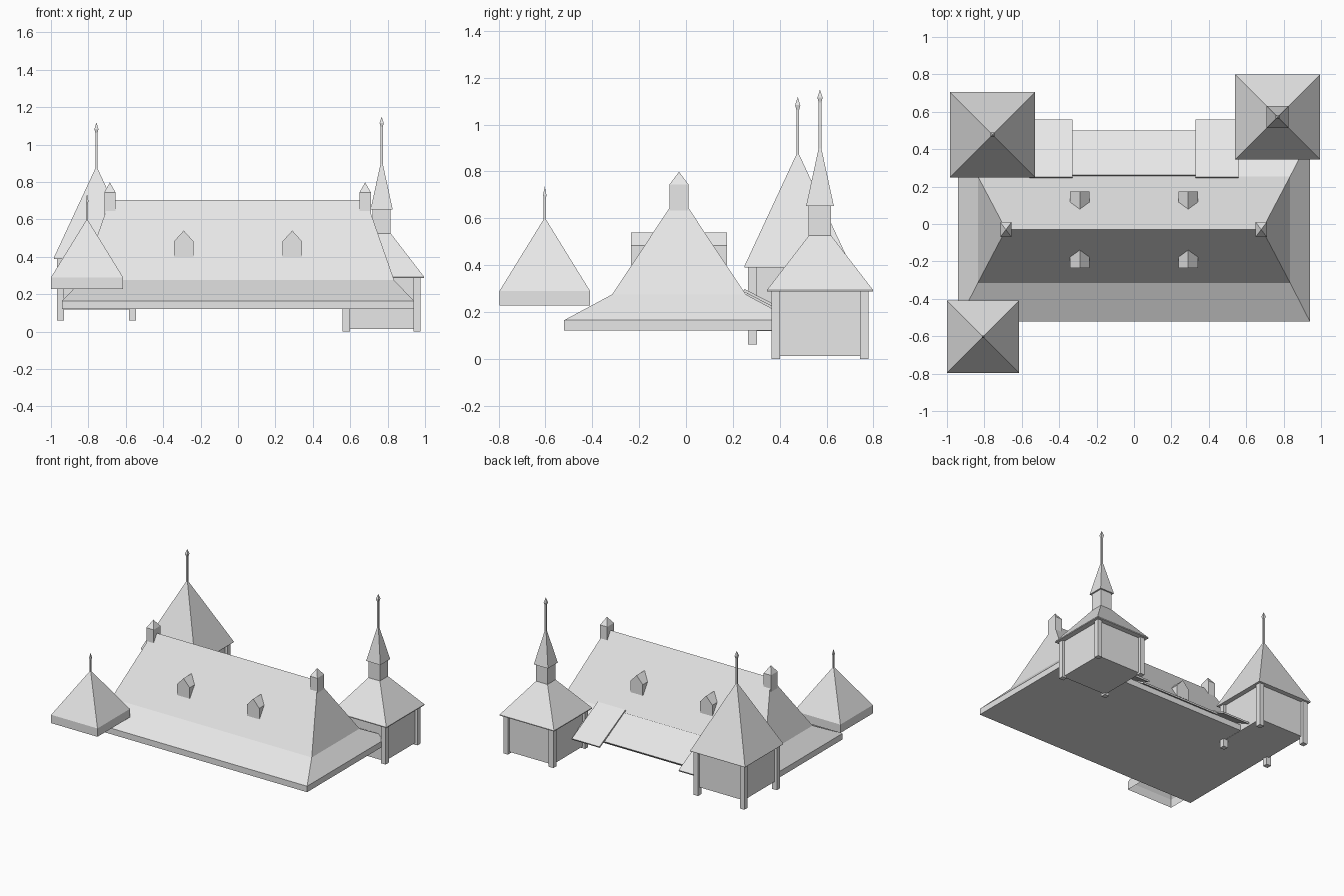
import bpy, math
from mathutils import Vector

if "Cube" in bpy.data.objects:
    bpy.data.objects.remove(bpy.data.objects["Cube"])

stone = bpy.data.materials.new("light grey")
stone.diffuse_color = (0.8, 0.8, 0.8, 1)
stone.use_nodes = True
stone.node_tree.nodes["Principled BSDF"].inputs["Base Color"].default_value = stone.diffuse_color


def make(name, verts, faces):
    me = bpy.data.meshes.new(name)
    me.from_pydata(verts, [], faces)
    me.materials.append(stone)
    ob = bpy.data.objects.new(name, me)
    bpy.context.collection.objects.link(ob)
    return ob


def stack(name, rings, bottom=True):
    """Skin rectangles (x0, x1, y0, y1, z); a zero-width one closes to a point or ridge."""
    verts, faces, ids = [], [], []
    for x0, x1, y0, y1, z in rings:
        ring = []
        for p in ((x0, y0, z), (x1, y0, z), (x1, y1, z), (x0, y1, z)):
            if p not in verts[-4:]:
                verts.append(p)
            ring.append(len(verts) - 1 - verts[::-1].index(p))
        ids.append(ring)
    for a, b in zip(ids, ids[1:]):
        for i in range(4):
            j = (i + 1) % 4
            faces.append(list(dict.fromkeys((a[i], a[j], b[j], b[i]))))
    if bottom:
        faces.append(ids[0][::-1])
    top = list(dict.fromkeys(ids[-1]))
    if len(top) > 2:
        faces.append(top)
    return make(name, verts, faces)


def square(cx, cy, r, z):
    return (cx - r, cx + r, cy - r, cy + r, z)


def box(name, x0, x1, y0, y1, z0, z1):
    return stack(name, [(x0, x1, y0, y1, z0), (x0, x1, y0, y1, z1)])


def finial(name, cx, cy, z0, z1, r=0.006, head=0.011):
    """Thin rod with a pointed diamond head."""
    stack(name, [square(cx, cy, rr, z) for rr, z in (
        (r, z0), (r, z1 - 0.055), (head, z1 - 0.035), (0, z1))])


def pavilion(name, cx, cy, eave_r, eave_z, apex_z, post_r, foot_z, wall_z):
    """Walled square tower with corner posts and a pyramid roof."""
    stack(name + "_roof", [square(cx, cy, eave_r, eave_z - 0.006),
                           square(cx, cy, eave_r, eave_z), square(cx, cy, 0, apex_z)])
    stack(name + "_walls", [square(cx, cy, post_r - 0.02, z) for z in (wall_z, eave_z)])
    for sx in (-1, 1):
        for sy in (-1, 1):
            px, py = cx + sx * (post_r - 0.019), cy + sy * (post_r - 0.019)
            stack(name + "_post", [square(px, py, 0.019, z) for z in (foot_z, eave_z)])


MID = -0.03  # ridge line in y

# Main two-pitch hipped roof with its fascia
stack("main_roof", [(-0.94, 0.94, -0.52, 0.46, 0.12), (-0.94, 0.94, -0.52, 0.46, 0.165),
                    (-0.835, 0.835, -0.315, 0.255, 0.275), (-0.685, 0.685, MID, MID, 0.705)])

# Chimneys at the ridge ends
for cx in (-0.685, 0.68):
    x0, x1, y0, y1 = cx - 0.03, cx + 0.03, MID - 0.04, MID + 0.04
    stack("chimney", [(x0, x1, y0, y1, 0.62), (x0, x1, y0, y1, 0.745), (cx, cx, MID, MID, 0.798)])

# Gabled dormers on both slopes
for cx in (-0.29, 0.29):
    for s in (-1, 1):
        prof = [(-0.052, 0.40), (0.052, 0.40), (0.052, 0.483), (0, 0.54), (-0.052, 0.483)]
        verts = [(cx + px * -s, MID + s * d, z) for d in (0.205, 0.10) for px, z in prof]
        faces = [(0, 1, 2, 3, 4), (9, 8, 7, 6, 5)]
        faces += [(i, i + 5, (i + 1) % 5 + 5, (i + 1) % 5) for i in range(5)]
        make("dormer", verts, faces)


# Thin sloping canopies over the rear eave
def canopy(name, x0, x1, y0, z0, y1, z1, t=0.012):
    d = Vector((0, y1 - y0, z1 - z0)).normalized()
    n = Vector((0, -d.z, d.y)) * t
    top = [Vector(p) for p in ((x0, y0, z0), (x1, y0, z0), (x1, y1, z1), (x0, y1, z1))]
    verts = [p - n for p in top] + top
    make(name, verts, [(3, 2, 1, 0), (4, 5, 6, 7)] +
         [(i, (i + 1) % 4, (i + 1) % 4 + 4, i + 4) for i in range(4)])


canopy("side_canopy", -0.56, -0.33, 0.25, 0.298, 0.56, 0.138)
canopy("side_canopy", 0.33, 0.56, 0.25, 0.298, 0.56, 0.138)
canopy("middle_canopy", -0.33, 0.33, 0.262, 0.282, 0.50, 0.154)

# Rear left tower
pavilion("left_tower", -0.757, 0.477, 0.228, 0.395, 0.885, 0.212, 0.06, 0.118)
finial("left_tower_finial", -0.757, 0.477, 0.85, 1.118)

# Rear right tower with turret and spire
RX, RY = 0.768, 0.572
pavilion("right_tower", RX, RY, 0.227, 0.293, 0.588, 0.208, 0.0, 0.013)
stack("turret", [square(RX, RY, 0.048, z) for z in (0.50, 0.655)])
stack("spire", [square(RX, RY, 0.059, 0.653), square(RX, RY, 0, 0.925)])
finial("right_tower_finial", RX, RY, 0.88, 1.15)

# Front left roof, open underneath
FX, FY = -0.807, -0.603
stack("front_pavilion_roof", [square(FX, FY, 0.193, 0.227), square(FX, FY, 0.193, 0.29),
                              square(FX, FY, 0, 0.603)], bottom=False)
finial("front_pavilion_finial", FX, FY, 0.58, 0.735, 0.005, 0.007)
